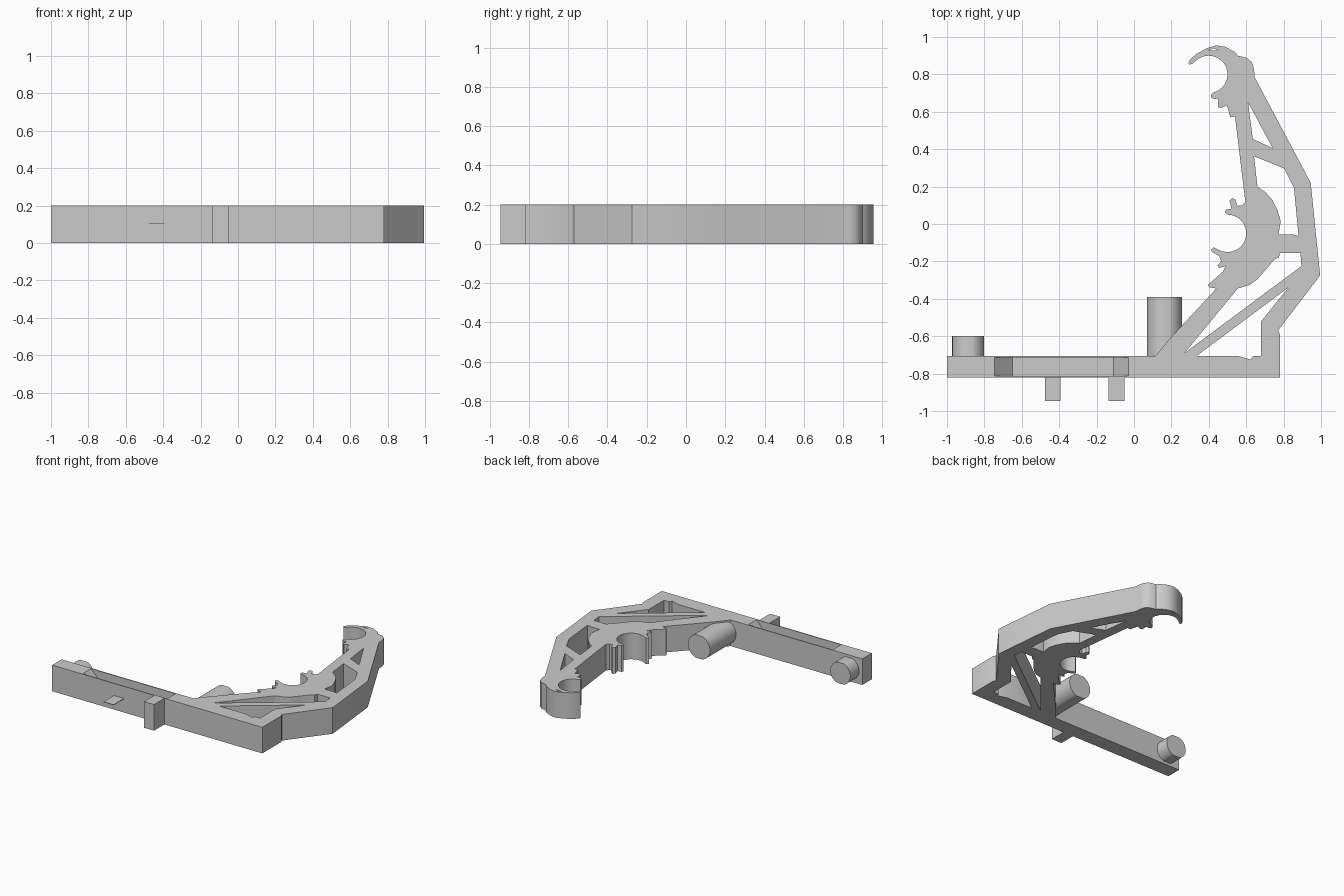
import bpy, bmesh, math

if "Cube" in bpy.data.objects:
    bpy.data.objects.remove(bpy.data.objects["Cube"])

H = 0.2  # thickness of the whole bracket

grey = bpy.data.materials.new("plain grey")
grey.diffuse_color = (0.6, 0.6, 0.6, 1)
grey.use_nodes = True
grey.node_tree.nodes["Principled BSDF"].inputs["Base Color"].default_value = grey.diffuse_color


def arc(cx, cy, r, a0, a1, n=20):
    return [(cx + r * math.cos(math.radians(a0 + (a1 - a0) * i / n)),
             cy + r * math.sin(math.radians(a0 + (a1 - a0) * i / n))) for i in range(n + 1)]


def prism(name, loops, depth, place):
    """Fill the first loop minus the other loops, then extrude; place maps (u, v, w) to x, y, z."""
    bm = bmesh.new()
    for loop in loops:
        vs = [bm.verts.new((u, v, 0)) for u, v in loop]
        for i, v in enumerate(vs):
            bm.edges.new((v, vs[(i + 1) % len(vs)]))
    bmesh.ops.triangle_fill(bm, use_beauty=True, edges=bm.edges[:], normal=(0, 0, 1))
    top = bmesh.ops.extrude_face_region(bm, geom=bm.faces[:])["geom"]
    for v in [g for g in top if isinstance(g, bmesh.types.BMVert)]:
        v.co.z = depth
    for v in bm.verts:
        v.co = place(*v.co)
    bmesh.ops.recalc_face_normals(bm, faces=bm.faces[:])
    mesh = bpy.data.meshes.new(name)
    bm.to_mesh(mesh)
    bm.free()
    mesh.materials.append(grey)
    ob = bpy.data.objects.new(name, mesh)
    bpy.context.collection.objects.link(ob)
    return ob


def activate(ob):
    bpy.ops.object.select_all(action='DESELECT')
    ob.select_set(True)
    bpy.context.view_layer.objects.active = ob


def smooth(ob):
    activate(ob)
    bpy.ops.object.shade_smooth_by_angle(angle=math.radians(30))


def box(name, x0, x1, y0, y1, z0, z1):
    return prism(name, [[(x0, y0), (x1, y0), (x1, y1), (x0, y1)]], z1 - z0,
                 lambda u, v, w: (u, v, z0 + w))


# Outer edge: bar, back of the arm, and the upper hook
back = [(-1, -0.82), (0.78, -0.82), (0.78, -0.59), (0.77, -0.57), (0.995, -0.275),
        (0.945, 0.22), (0.645, 0.785)]
hook = [(0.642, 0.83), (0.63, 0.865), (0.605, 0.888), (0.555, 0.9), (0.54, 0.92),
        (0.485, 0.948), (0.44, 0.955), (0.39, 0.94), (0.335, 0.91), (0.3, 0.88),
        (0.29, 0.862), (0.297, 0.853), (0.31, 0.855)]
# Upper clip seat with its lip and catches
upper_seat = arc(0.40, 0.80, 0.1, 130, -65)
upper_lip = [(0.425, 0.703), (0.411, 0.692), (0.411, 0.677), (0.43, 0.668), (0.45, 0.672),
             (0.45, 0.625), (0.465, 0.62), (0.497, 0.635), (0.515, 0.57), (0.54, 0.575)]
# Lower clip seat with its lips and catches
lower_top = [(0.595, 0.12), (0.58, 0.1), (0.553, 0.097), (0.542, 0.13), (0.525, 0.138),
             (0.51, 0.125), (0.522, 0.082), (0.493, 0.077), (0.485, 0.062)]
lower_seat = arc(0.50, -0.05, 0.1, 90, -115)
lower_lip = [(0.425, -0.125), (0.411, -0.137), (0.418, -0.15), (0.455, -0.17), (0.465, -0.2),
             (0.445, -0.222), (0.455, -0.235), (0.49, -0.225), (0.475, -0.255),
             (0.395, -0.325), (0.402, -0.338), (0.44, -0.345)]
foot = [(0.19, -0.615), (0.115, -0.705), (-1, -0.705)]
outline = back + hook + upper_seat + upper_lip + lower_top + lower_seat + lower_lip + foot

# Openings between the struts
openings = [
    [(0.61, 0.65), (0.635, 0.455), (0.742, 0.405)],
    [(0.642, 0.362), (0.66, 0.2), (0.7, 0.172), (0.735, 0.135), (0.765, 0.08), (0.785, 0.015),
     (0.772, -0.057), (0.855, -0.057), (0.88, -0.065), (0.855, 0.195), (0.803, 0.297)],
    [(0.78, -0.155), (0.775, -0.18), (0.75, -0.19), (0.7, -0.25), (0.66, -0.295), (0.62, -0.325),
     (0.555, -0.345), (0.27, -0.69), (0.895, -0.225), (0.89, -0.155)],
    [(0.825, -0.34), (0.335, -0.705), (0.555, -0.705), (0.625, -0.725), (0.637, -0.705),
     (0.68, -0.705), (0.68, -0.52)],
    [(0.40, 0.928), (0.45, 0.928), (0.425, 0.94)],
]
frame = prism("bracket_frame", [outline] + openings, H, lambda u, v, w: (u, v, w))

# Long pocket with sloped ends, sunk into the top of the bar
cutter = prism("pocket_cutter", [[(-0.84, 0.3), (-0.65, 0.1), (-0.11, 0.1), (0.05, 0.3)]], 0.1,
               lambda u, v, w: (u, -0.813 + w, v))
cutter.hide_render = True
activate(frame)
cut = frame.modifiers.new("pocket", 'BOOLEAN')
cut.operation = 'DIFFERENCE'
cut.solver = 'EXACT'
cut.object = cutter
bpy.ops.object.modifier_apply(modifier=cut.name)
bpy.data.objects.remove(cutter)
smooth(frame)


# Round pegs on the back of the bar, flattened on top and underneath
def peg(name, cx, r, y_end):
    half = math.degrees(math.acos(0.03 / r))
    ring = arc(cx, H / 2, r, -half, half) + arc(cx, H / 2, r, 180 - half, 180 + half)
    smooth(prism(name, [ring], y_end + 0.715, lambda u, v, w: (u, -0.715 + w, v)))


peg("short_peg", -0.887, 0.085, -0.60)
peg("long_peg", 0.163, 0.093, -0.39)

# Tabs on the front of the bar: one full-height block, one thin plate
box("block_tab", -0.135, -0.05, -0.945, -0.815, 0, H)
box("thin_tab", -0.477, -0.392, -0.945, -0.815, 0.103, 0.107)
